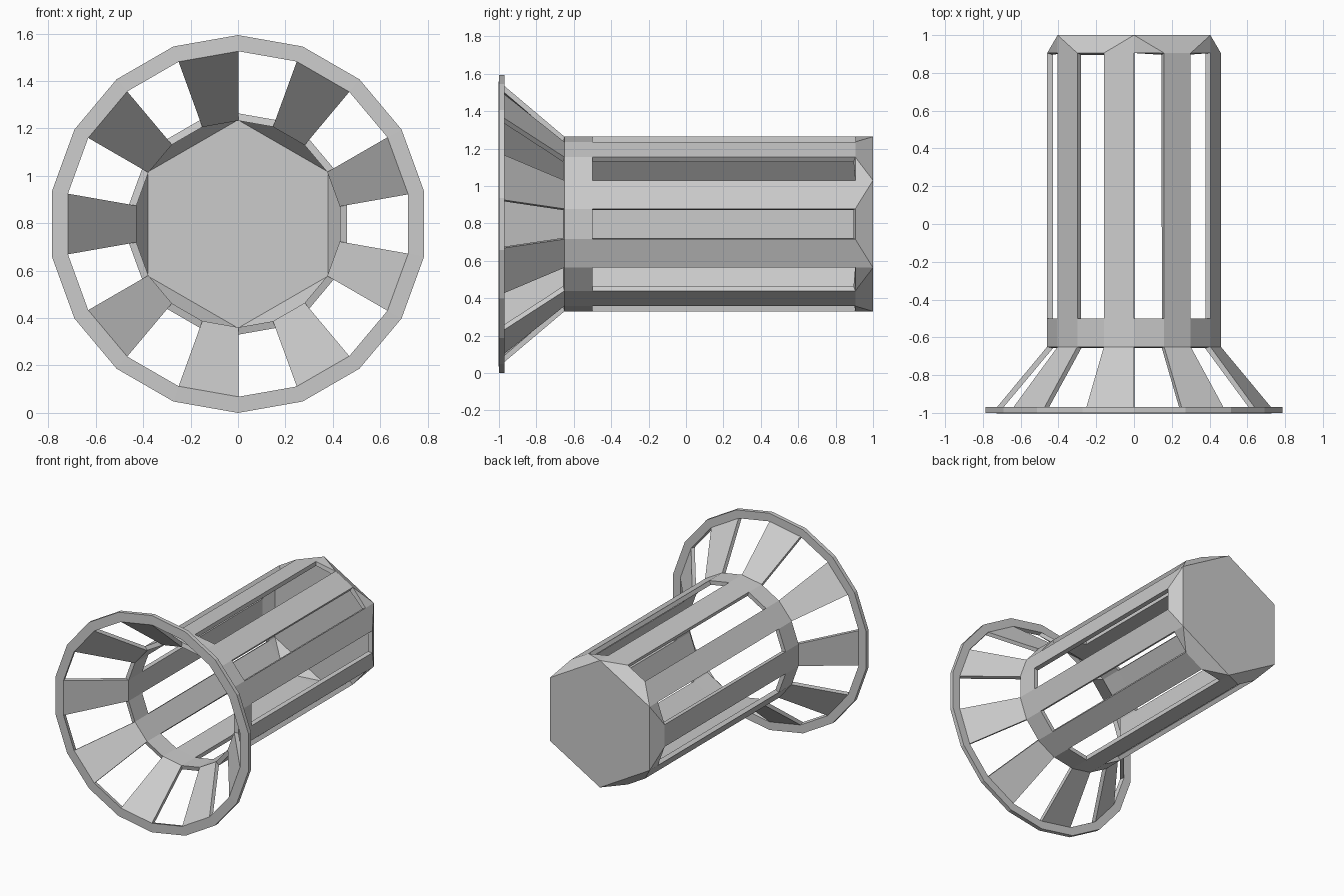
import bpy, bmesh
from math import sin, cos, radians

if "Cube" in bpy.data.objects:
    bpy.data.objects.remove(bpy.data.objects["Cube"])

N = 18            # sides of every ring
CZ = 0.797        # height of the axis
R = 0.467         # barrel radius

bm = bmesh.new()

def ring(r, y, step=1):
    return [bm.verts.new((r * sin(radians(20 * i)), y, CZ + r * cos(radians(20 * i))))
            for i in range(0, N, step)]

def band(a, b, odd_only=False):
    for i in range(N):
        if odd_only and i % 2 == 0:
            continue
        j = (i + 1) % N
        bm.faces.new((a[i], a[j], b[j], b[i]))

rim_out = ring(0.797, -0.97)
rim_in = ring(0.737, -0.97)
neck = ring(R, -0.65)
collar = ring(R, -0.50)
top = ring(R, 0.905)
cap = ring(R, 1.0, 3)

band(rim_out, rim_in)            # flat flange
band(rim_in, neck, True)         # flared spokes
band(neck, collar)               # solid collar
band(collar, top, True)          # long bars

# chamfered end, 18 sides closing to a hexagon
for k in range(6):
    a, b = cap[k], cap[(k + 1) % 6]
    r0, r1, r2, r3 = (top[(3 * k + m) % N] for m in range(4))
    bm.faces.new((r0, r1, a))
    bm.faces.new((r1, r2, b, a))
    bm.faces.new((r2, r3, b))
bm.faces.new(cap)

mesh = bpy.data.meshes.new("slotted_basket")
bm.to_mesh(mesh)
bm.free()
basket = bpy.data.objects.new("slotted_basket", mesh)
bpy.context.collection.objects.link(basket)

# wall thickness, grown inwards
wall = basket.modifiers.new("wall", 'SOLIDIFY')
wall.thickness = 0.03
wall.offset = -1
wall.use_even_offset = True
